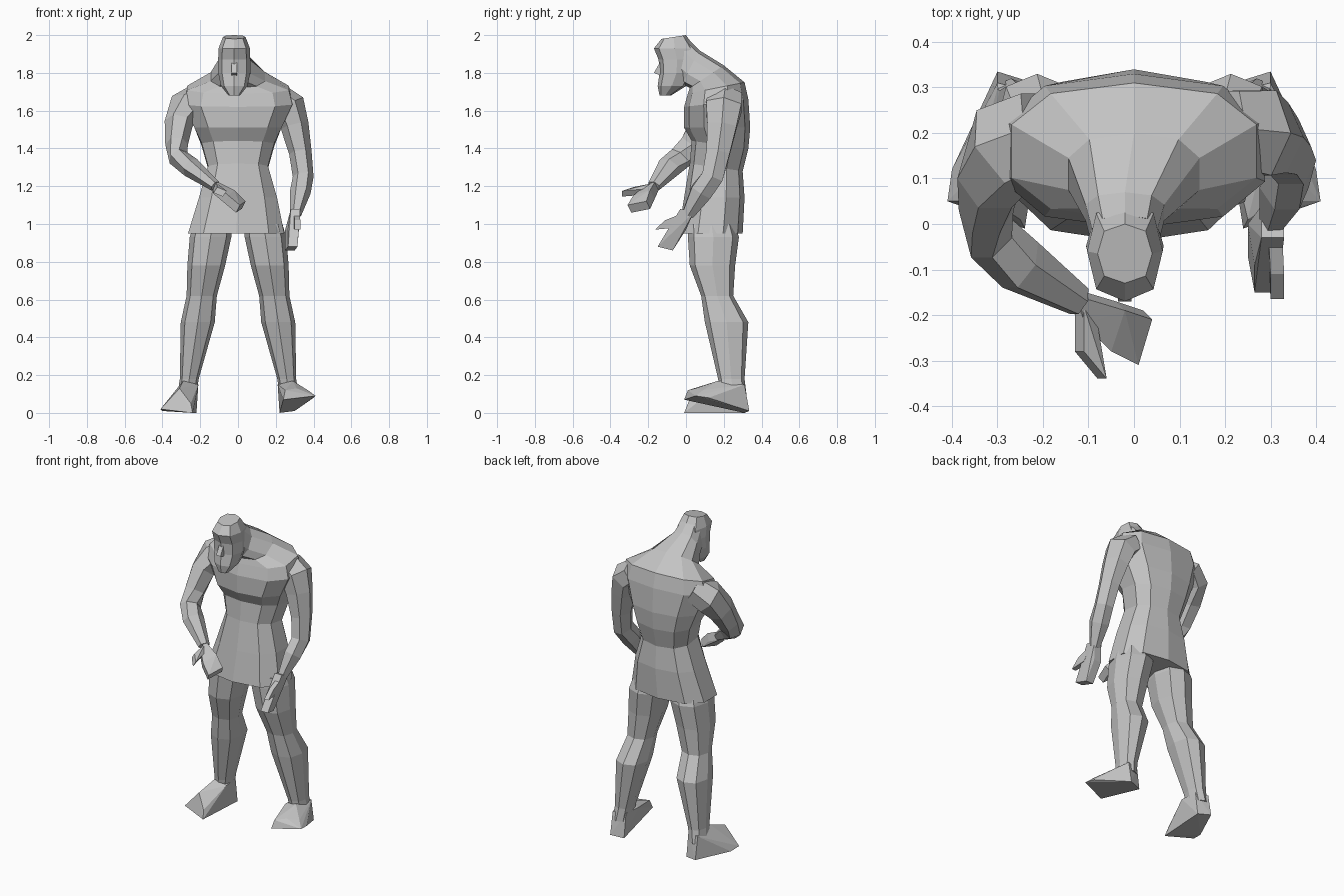
import bpy, bmesh, math
from mathutils import Vector

cube = bpy.data.objects.get("Cube")
if cube:
    bpy.data.objects.remove(cube, do_unlink=True)

shade = .55
stone = bpy.data.materials.new("stone_grey")
stone.use_nodes = True
stone.diffuse_color = (shade, shade, shade, 1)
stone.node_tree.nodes["Principled BSDF"].inputs["Base Color"].default_value = stone.diffuse_color


def finish(name, bm):
    bmesh.ops.recalc_face_normals(bm, faces=bm.faces)
    mesh = bpy.data.meshes.new(name)
    bm.to_mesh(mesh)
    bm.free()
    mesh.materials.append(stone)
    obj = bpy.data.objects.new(name, mesh)
    bpy.context.collection.objects.link(obj)


def loft(name, rings):
    """Skin equal rings in order and close both ends."""
    bm = bmesh.new()
    loops = [[bm.verts.new(point) for point in ring] for ring in rings]
    for low, high in zip(loops, loops[1:]):
        for i in range(len(low)):
            bm.faces.new((low[i - 1], low[i], high[i], high[i - 1]))
    bm.faces.new(loops[0])
    bm.faces.new(loops[-1])
    finish(name, bm)


def hull(name, points):
    """Wrap a convex skin around the points."""
    bm = bmesh.new()
    for point in points:
        bm.verts.new(point)
    result = bmesh.ops.convex_hull(bm, input=bm.verts)
    inside = [v for v in result["geom_interior"] if isinstance(v, bmesh.types.BMVert)]
    bmesh.ops.delete(bm, geom=inside, context="VERTS")
    finish(name, bm)


def slab(name, thickness, points):
    """Flat outline thickened to both sides."""
    offset = Vector(thickness)
    hull(name, [Vector(p) + sign * offset for p in points for sign in (-1, 1)])


def rounded(value):
    """Push a sine outward for a squarer cross-section."""
    return math.copysign(abs(value) ** .8, value)


def ring(z, width, front, back, lean=0, x=0, sides=8):
    """Body cross-section; lean lifts the back and drops the front."""
    centre = Vector((x, (front + back) / 2, z))
    forward = Vector((0, (front - back) / 2, -lean))
    sideways = Vector((width, 0, 0))
    angles = [math.tau * i / sides for i in range(sides)]
    return [centre + forward * rounded(math.cos(a)) + sideways * rounded(math.sin(a))
            for a in angles]


def torso_ring(**size):
    return ring(sides=10, **size)


def head_ring(**size):
    return ring(x=-.02, **size)


def arm(name, **joints):
    """Six-sided tube through the joints, thickness set by joint name."""
    radius = dict(shoulder=.08, deltoid=.09, biceps=.075, above_elbow=.06,
                  elbow=.055, forearm=.055, wrist=.03)
    points = [Vector(p) for p in joints.values()]
    rings = []
    for i, joint in enumerate(joints):
        after = points[min(i + 1, len(points) - 1)]
        along = (after - points[max(i - 1, 0)]).normalized()
        side = along.cross(Vector((0, 1, 0))).normalized() * radius[joint]
        depth = side.cross(along) * 1.2
        angles = [math.tau * k / 6 for k in range(6)]
        rings.append([points[i] + side * math.cos(a) + depth * math.sin(a) for a in angles])
    loft(name, rings)


# Torso from tunic hem up to the forward-leaning neck
loft("torso_and_tunic", [
    torso_ring(z=.95, width=.265, front=-.04, back=.3, x=-.01),
    torso_ring(z=1.14, width=.215, front=-.01, back=.31),
    torso_ring(z=1.3, width=.165, front=.02, back=.3, lean=-.02),
    torso_ring(z=1.42, width=.2, front=.03, back=.33, lean=-.02),
    torso_ring(z=1.51, width=.24, front=-.01, back=.34),
    torso_ring(z=1.64, width=.3, front=-.01, back=.33, lean=.02),
    torso_ring(z=1.72, width=.28, front=.01, back=.31, lean=.03),
    torso_ring(z=1.78, width=.15, front=.02, back=.2, lean=.06),
    torso_ring(z=1.83, width=.09, front=-.02, back=.07, lean=.09, x=-.02),
    torso_ring(z=1.88, width=.075, front=-.08, back=.02, lean=.09, x=-.02),
])

# Head from beard tip to crown
loft("head", [
    head_ring(z=1.68, width=.03, front=-.14, back=-.08),
    head_ring(z=1.73, width=.07, front=-.15, back=0),
    head_ring(z=1.8, width=.085, front=-.14, back=.04),
    head_ring(z=1.87, width=.085, front=-.145, back=.05),
    head_ring(z=1.93, width=.083, front=-.17, back=.05),
    head_ring(z=1.99, width=.06, front=-.13, back=0, lean=.01),
])
slab("nose", (.015, 0, 0), [(-.02, -.13, 1.87), (-.02, -.17, 1.8), (-.02, -.12, 1.78)])


def leg_ring(side, z, width, front, back):
    """The legs spread outward toward the ground."""
    return ring(x=side * (.285 - .15 * z), z=z, width=width, front=front, back=back)


# Feet: the right one lies flat, the left one rests on its heel
toe_lift = dict(left=.07, right=0)

# Legs and feet, mirrored
for name, side in (("left", 1), ("right", -1)):
    loft(name + "_leg", [
        leg_ring(side, z=1, width=.1, front=.01, back=.26),
        leg_ring(side, z=.93, width=.11, front=.01, back=.28),
        leg_ring(side, z=.78, width=.1, front=.02, back=.26),
        leg_ring(side, z=.62, width=.08, front=.08, back=.25),
        leg_ring(side, z=.48, width=.09, front=.1, back=.33),
        leg_ring(side, z=.18, width=.05, front=.17, back=.31),
        leg_ring(side, z=.1, width=.05, front=.18, back=.32),
    ])
    lift = toe_lift[name]
    heel = [(.22, .31, 0), (.3, .335, .01), (.22, .29, .15), (.3, .31, .15),
            (.21, .18, .15), (.29, .17, .17)]
    toes = [(.24, -.01, lift), (.41, .05, lift + .02), (.4, .12, lift + .01),
            (.25, .01, lift + .05), (.31, .05, .13), (.37, .09, lift + .05)]
    hull(name + "_foot", [(side * x, y, z) for x, y, z in heel + toes])

# Left arm hangs down, right arm bends across the belly
arm("left_arm",
    shoulder=(.2, .21, 1.67), deltoid=(.27, .2, 1.62), biceps=(.3, .19, 1.52),
    above_elbow=(.33, .17, 1.38), elbow=(.345, .14, 1.25),
    forearm=(.33, .08, 1.17), wrist=(.305, .01, 1.05))
arm("right_arm",
    shoulder=(-.2, .21, 1.67), deltoid=(-.28, .17, 1.62), biceps=(-.315, .1, 1.53),
    above_elbow=(-.325, .03, 1.42), elbow=(-.315, -.03, 1.35),
    forearm=(-.25, -.09, 1.3), wrist=(-.12, -.17, 1.2))

# Mitten hands with separate thumbs
slab("left_palm", (.025, 0, 0), [
    (.305, .04, 1.06), (.305, -.03, 1.08), (.275, 0, .97),
    (.29, -.09, .97), (.275, -.07, .86), (.29, -.15, .88)])
slab("left_thumb", (.015, 0, 0), [
    (.31, -.01, 1.06), (.31, -.06, .98), (.315, -.11, 1.02), (.315, -.165, .97)])
slab("right_palm", (.01, -.01, .02), [
    (-.13, -.15, 1.21), (-.12, -.21, 1.18), (-.03, -.18, 1.16),
    (-.06, -.27, 1.13), (.03, -.2, 1.1), (0, -.3, 1.08)])
slab("right_thumb", (.01, 0, .015), [
    (-.12, -.18, 1.2), (-.09, -.22, 1.17), (-.12, -.28, 1.18), (-.07, -.34, 1.16)])
